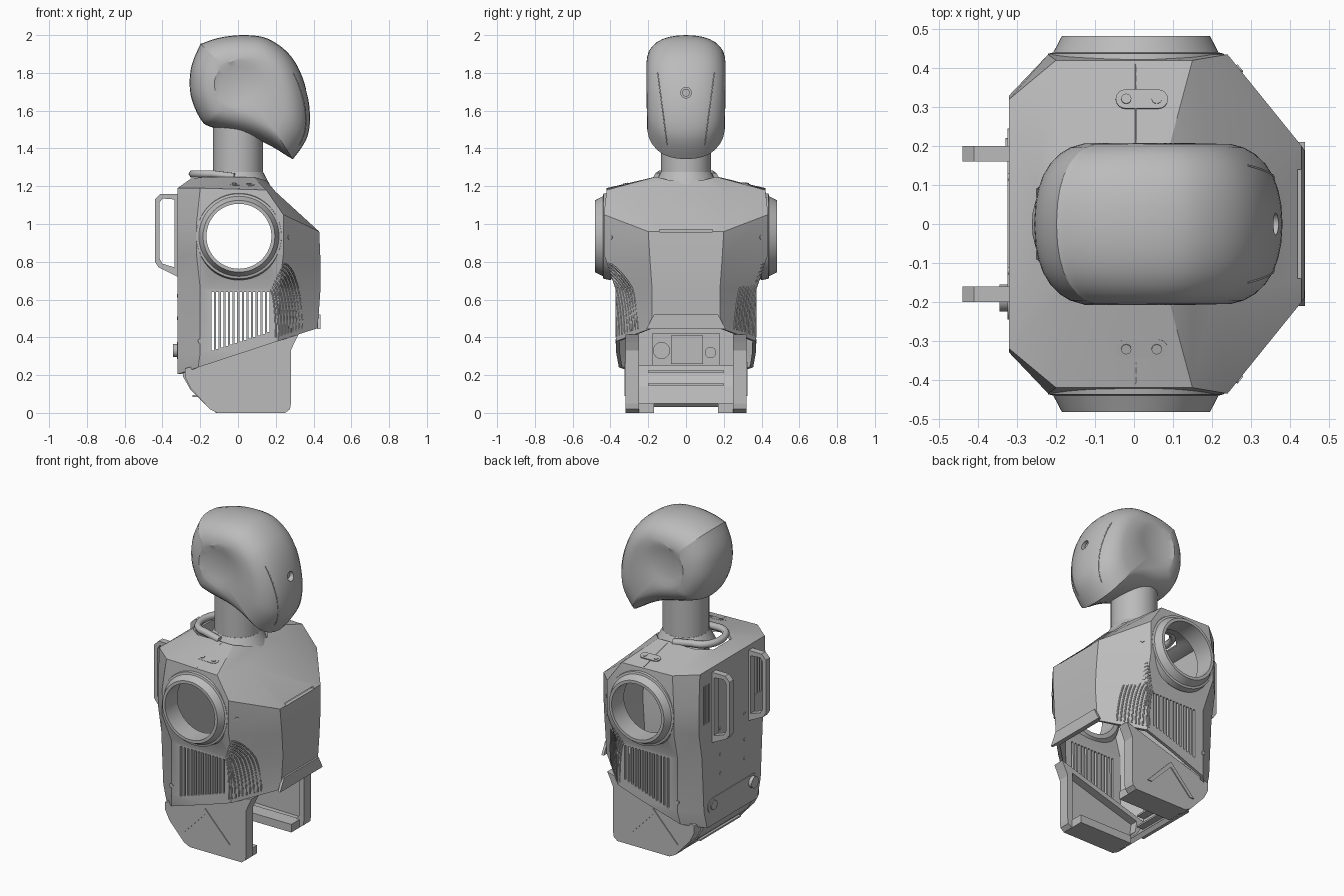
import bpy, bmesh, math
from math import sin, cos, pi, radians
from mathutils import Vector
from mathutils.bvhtree import BVHTree

cube = bpy.data.objects.get("Cube")
if cube:
    bpy.data.objects.remove(cube, do_unlink=True)

grey = bpy.data.materials.new("plain_grey")
grey.use_nodes = True
grey.diffuse_color = (0.5, 0.5, 0.5, 1)
grey.node_tree.nodes["Principled BSDF"].inputs["Base Color"].default_value = (0.5, 0.5, 0.5, 1)


def add(name, data):
    obj = bpy.data.objects.new(name, data)
    bpy.context.collection.objects.link(obj)
    data.materials.append(grey)
    return obj


def from_bm(name, bm):
    mesh = bpy.data.meshes.new(name)
    bm.to_mesh(mesh)
    bm.free()
    return add(name, mesh)


def loft(rings, cap=False, wrap=False):
    bm = bmesh.new()
    rows = [[bm.verts.new(p) for p in ring] for ring in rings]
    for low, high in zip(rows, rows[1:] + (rows[:1] if wrap else [])):
        for i in range(len(low)):
            j = (i + 1) % len(low)
            bm.faces.new((high[i], high[j], low[j], low[i]))
    if cap:
        bm.faces.new(rows[0])
        bm.faces.new(rows[-1][::-1])
    if cap or wrap:
        bmesh.ops.recalc_face_normals(bm, faces=bm.faces)
    return bm


def cut_box(bm, lo, hi):
    verts = bmesh.ops.create_cube(bm, size=1)["verts"]
    for v in verts:
        v.co = [lo[k] + (v.co[k] + 0.5) * (hi[k] - lo[k]) for k in range(3)]


def box(name, lo, hi):
    bm = bmesh.new()
    cut_box(bm, lo, hi)
    return from_bm(name, bm)


def rod(bm, centre, axis, r, depth, r2=None, sides=32):
    turn = Vector((0, 0, 1)).rotation_difference(Vector(axis)).to_matrix().to_4x4()
    turn.translation = centre
    bmesh.ops.create_cone(bm, cap_ends=True, segments=sides, radius1=r,
                          radius2=r if r2 is None else r2, depth=depth, matrix=turn)


def cylinder(name, centre, axis, r, depth, r2=None, sides=32):
    bm = bmesh.new()
    rod(bm, centre, axis, r, depth, r2, sides)
    return from_bm(name, bm)


def prism(name, outlines, y0, y1):
    """Flat x-z outline, with optional holes, extruded along y."""
    curve = bpy.data.curves.new(name, "CURVE")
    curve.dimensions, curve.fill_mode = "2D", "BOTH"
    for pts in outlines:
        s = curve.splines.new("POLY")
        s.points.add(len(pts) - 1)
        for p, (x, z) in zip(s.points, pts):
            p.co = (x, z, 0, 1)
        s.use_cyclic_u, s.use_smooth = True, False
    curve.extrude = abs(y1 - y0) / 2
    obj = add(name, curve)
    obj.rotation_euler.x = pi / 2
    obj.location.y = (y0 + y1) / 2


def tube(name, pts, r):
    curve = bpy.data.curves.new(name, "CURVE")
    curve.dimensions, curve.bevel_depth, curve.bevel_resolution = "3D", r, 1
    curve.use_fill_caps = True
    s = curve.splines.new("POLY")
    s.points.add(len(pts) - 1)
    for p, co in zip(s.points, pts):
        p.co = (*co, 1)
    add(name, curve)


def surface(obj):
    return BVHTree.FromPolygons([v.co for v in obj.data.vertices],
                                [p.vertices[:] for p in obj.data.polygons])


def difference(obj, cutter):
    cutter.hide_render = True
    mod = obj.modifiers.new("cut", "BOOLEAN")
    mod.operation, mod.solver, mod.object = "DIFFERENCE", "EXACT", cutter
    bpy.context.view_layer.objects.active = obj
    for m in list(obj.modifiers):
        bpy.ops.object.modifier_apply(modifier=m.name)
    bpy.data.objects.remove(cutter, do_unlink=True)


# Torso shell: half sections of back, rear side, front side and front corners
sections = [
    [(-.32, .22, .1), (-.23, .33, .1), (.2, .36, .1), (.41, .18, .1)],
    [(-.32, .28, .32), (-.2, .37, .32), (.21, .37, .32), (.42, .18, .42)],
    [(-.32, .3, .66), (-.2, .37, .66), (.22, .37, .66), (.437, .18, .66)],
    [(-.32, .33, .82), (-.22, .435, .84), (.24, .435, .84), (.437, .19, .8)],
    [(-.32, .33, 1.0), (-.22, .435, 1.0), (.24, .435, 1.05), (.43, .2, .96)],
    [(-.32, .32, 1.19), (-.2, .42, 1.19), (.15, .42, 1.18), (.2, .2, 1.17)],
    [(-.25, .09, 1.24), (-.17, .16, 1.25), (.08, .16, 1.25), (.15, .08, 1.23)],
]
bm = loft([s + [(x, -y, z) for x, y, z in reversed(s)] for s in sections])
creases = [e for e in bm.edges if len(e.link_faces) == 2 and e.calc_face_angle() > 0.15]
bmesh.ops.bevel(bm, geom=creases, offset=.016, offset_type="OFFSET", segments=2,
                profile=.5, affect="EDGES", clamp_overlap=True)
bmesh.ops.bisect_plane(bm, geom=bm.verts[:] + bm.edges[:] + bm.faces[:], plane_co=(-.32, 0, .205),
                       plane_no=(-.312, 0, .95), clear_inner=True)
torso = from_bm("torso_shell", bm)
skin = surface(torso)
solid = torso.modifiers.new("wall", "SOLIDIFY")
solid.thickness, solid.offset = .02, -1

# Openings: shoulders, side grilles, chest slot and rear slots
cx, cz = .005, .935
bm = bmesh.new()
rod(bm, (cx, 0, cz), (0, 1, 0), .185, 1.2, sides=48)
for i in range(13):
    x = -.14 + i * .0245
    cut_box(bm, (x, -.6, .33 + .33 * (x + .14)), (x + .013, .6, .64))
cut_box(bm, (.38, -.14, .957), (.5, .14, .97))
for side in (-1, 1):
    for y in (.23, .255, .28):
        cut_box(bm, (-.4, side * y - .006, .86), (-.27, side * y + .006, 1.1))
difference(torso, from_bm("opening_cutter", bm))


def stud(name, origin, direction, r=.012, depth=.008):
    spot, normal, _, _ = skin.ray_cast(Vector(origin), Vector(direction))
    if spot:
        cylinder(name, spot, normal, r, depth, sides=16)


def pill(half, r, steps=8):
    ends = [(half, -pi / 2), (-half, pi / 2)]
    return [(c + r * cos(a + pi * k / steps), r * sin(a + pi * k / steps))
            for c, a in ends for k in range(steps + 1)]


leg = [(-.28, .235), (-.28, .19), (-.25, .13), (-.15, .02), (-.11, 0), (.25, 0), (.275, .02),
       (.28, .05), (.28, .33), (.3, .375), (.32, .415)]
leg_hole = [(-.23, .22), (-.22, .15), (-.12, .045), (.22, .04), (.245, .07), (.245, .36)]
handle = [(-.32, 1.16), (-.41, 1.16), (-.44, 1.13), (-.44, .8), (-.42, .77), (-.32, .72)]
handle_hole = [(-.335, 1.13), (-.4, 1.135), (-.415, 1.115), (-.415, .815), (-.4, .79), (-.335, .77)]
chevron = [(-.17, .09), (0, .27), (.17, .09), (.14, .09), (0, .235), (-.14, .09)]

for side, tag in ((1, "rear"), (-1, "near")):
    # Shoulder sockets
    profile = [(.2, .36), (.232, .4), (.225, .437), (.212, .44), (.19, .482), (.172, .482), (.172, .36)]
    rings = [[(cx + r * cos(a), side * y, cz + r * sin(a))
              for a in (2 * pi * k / 64 for k in range(64))] for r, y in profile]
    from_bm(tag + "_shoulder_socket", loft(rings, wrap=True))
    # Hip plates
    prism(tag + "_hip_rim", [leg, leg_hole], side * .25, side * .3)
    prism(tag + "_hip_plate", [leg], side * .3, side * .32)
    prism(tag + "_hip_chevron", [chevron], side * .319, side * .326)
    ys = sorted((side * .17, side * .26))
    box(tag + "_hip_foot", (-.12, ys[0], 0), (.25, ys[1], .05))
    # Carrying handles
    prism(tag + "_handle", [handle, handle_hole], side * .16, side * .2)
    # Curved louvres at the front flank
    for k in range(10):
        u = k / 9
        sx, sz, ex, ez = .17 + .07 * u, .65 + .14 * u, .2 + .14 * u, .4 + .045 * u
        path = []
        for n in range(13):
            a = n / 12 * pi / 2
            hit = skin.ray_cast(Vector((sx + (ex - sx) * sin(a), side, ez + (sz - ez) * cos(a))),
                                Vector((0, -side, 0)))[0]
            if hit:
                path.append(hit)
        tube(tag + "_louvre", path, .0045)
    # Screws and the shoulder-top fastener
    for x, z in ((-.2, .38), (.27, .93)):
        stud(tag + "_side_screw", (x, side, z), (0, -side, 0))
    for z in (.5, .62, .78):
        stud(tag + "_back_screw", (-1, side * .12, z), (1, 0, 0), .009)
    for x in (-.02, .058):
        stud(tag + "_top_screw", (x, side * .32, 2), (0, 0, -1), .013, .016)
    spot, normal, _, _ = skin.ray_cast(Vector((.02, side * .32, 2)), Vector((0, 0, -1)))
    bm = loft([[(x, y, z) for x, y in pill(.042, .025)] for z in (-.004, .004)], cap=True)
    plate = from_bm(tag + "_top_fastener_plate", bm)
    plate.location = spot
    plate.rotation_euler = Vector((0, 0, 1)).rotation_difference(normal).to_euler()
    # Top seam
    seam = [skin.ray_cast(Vector((.005, side * (.17 + .024 * n), 2)), Vector((0, 0, -1)))[0]
            for n in range(11)]
    tube(tag + "_top_seam", [p for p in seam if p], .002)

# Belly lip
bm = loft([[(x, y, z) for y, z in ((-.21, .445), (-.17, .52), (.17, .52), (.21, .445))]
           for x in (.422, .438)], cap=True)
from_bm("belly_lip", bm)

# Lower back skirt, rear fittings and the inner connector panel
prism("lower_back_skirt", [[(-.3, .25), (-.29, .19), (-.25, .12), (-.16, .03), (-.14, .05),
                            (-.23, .14), (-.27, .2), (-.28, .25)]], -.25, .25)
for z in (.09, .15, .22):
    box("skirt_rib", (-.24, -.2, z - .005), (-.19, .2, z + .005))
bm = loft([[(x, y, z + .33) for y, z in pill(.2, .045)] for x in (-.324, -.316)], cap=True)
from_bm("rear_port_plate", bm)
cylinder("rear_knob", (-.325, -.19, .33), (1, 0, 0), .035, .04)
cylinder("rear_port", (-.322, .19, .33), (1, 0, 0), .03, .016)
box("connector_panel", (-.27, -.18, .25), (-.22, .18, .42))
box("connector_block", (-.22, -.08, .26), (-.2, .09, .41))
cylinder("large_connector", (-.21, -.13, .33), (1, 0, 0), .045, .03)
cylinder("small_connector", (-.21, .13, .32), (1, 0, 0), .03, .03)

# Neck and collar
cylinder("neck", (0, 0, 1.34), (0, 0, 1), .132, .46, sides=64)
cylinder("neck_base", (0, 0, 1.24), (0, 0, 1), .17, .07, .133, sides=64)
tube("rear_collar", [(-.02, .15, 1.25)] + [(-.14 - .1 * cos(a), -.13 * sin(a), 1.265)
     for a in (-pi / 2 + pi * k / 16 for k in range(17))] + [(-.02, -.15, 1.25)], .022)


def smooth_loop(pts, steps=5):
    out = []
    for i in range(len(pts)):
        a, b, c, d = (Vector(pts[(i + k) % len(pts)]) for k in (-1, 0, 1, 2))
        for t in (n / steps for n in range(steps)):
            out.append(.5 * (2 * b + (c - a) * t + (2 * a - 5 * b + 4 * c - d) * t * t
                             + (3 * b - a - 3 * c + d) * t ** 3))
    return out


# Head: side profile shrinking towards flat cheeks with a round dimple
outline = smooth_loop([(-.205, 1.94), (-.185, 1.958), (-.09, 1.988), (.04, 2.0), (.16, 1.98),
                       (.27, 1.9), (.34, 1.78), (.378, 1.62), (.37, 1.47), (.3, 1.355),
                       (.275, 1.352), (.18, 1.41), (.06, 1.462), (-.13, 1.51), (-.195, 1.55),
                       (-.25, 1.68), (-.25, 1.82)])
mid = Vector((.05, 1.72))
half = []
for y, s in ((0, 1), (.05, .99), (.09, .965), (.125, .925), (.155, .865), (.18, .785),
             (.196, .7), (.205, .6)):
    half.append([(p.x, y, p.y) for p in (mid + (q - mid) * s for q in outline)])
for y, r in ((.208, .125), (.197, .095)):
    ring = [Vector((0, 1.74)) + (q - mid).normalized() * r for q in outline]
    half.append([(p.x, y, p.y) for p in ring])
mirror = [[(x, -y, z) for x, y, z in ring] for ring in half[:0:-1]]
head = from_bm("head", loft(mirror + half, cap=True))
face = surface(head)
for side in (-1, 1):
    line = [face.ray_cast(Vector((2, side * (.1 + .05 * n / 12), 1.42 + .38 * n / 12)),
                          Vector((-1, 0, 0)))[0] for n in range(13)]
    tube("face_seam", [p for p in line if p], .003)
difference(head, cylinder("eye_cutter", (.38, 0, 1.695), (1, 0, 0), .028, .12))
cylinder("eye_lens", (.33, 0, 1.695), (1, 0, 0), .02, .03)

# Smooth shading with sharp edges kept
bpy.ops.object.select_all(action="DESELECT")
for obj in bpy.context.scene.objects:
    if obj.type == "MESH" and grey.name in obj.data.materials:
        obj.select_set(True)
        bpy.context.view_layer.objects.active = obj
bpy.ops.object.shade_smooth_by_angle(angle=radians(28))
